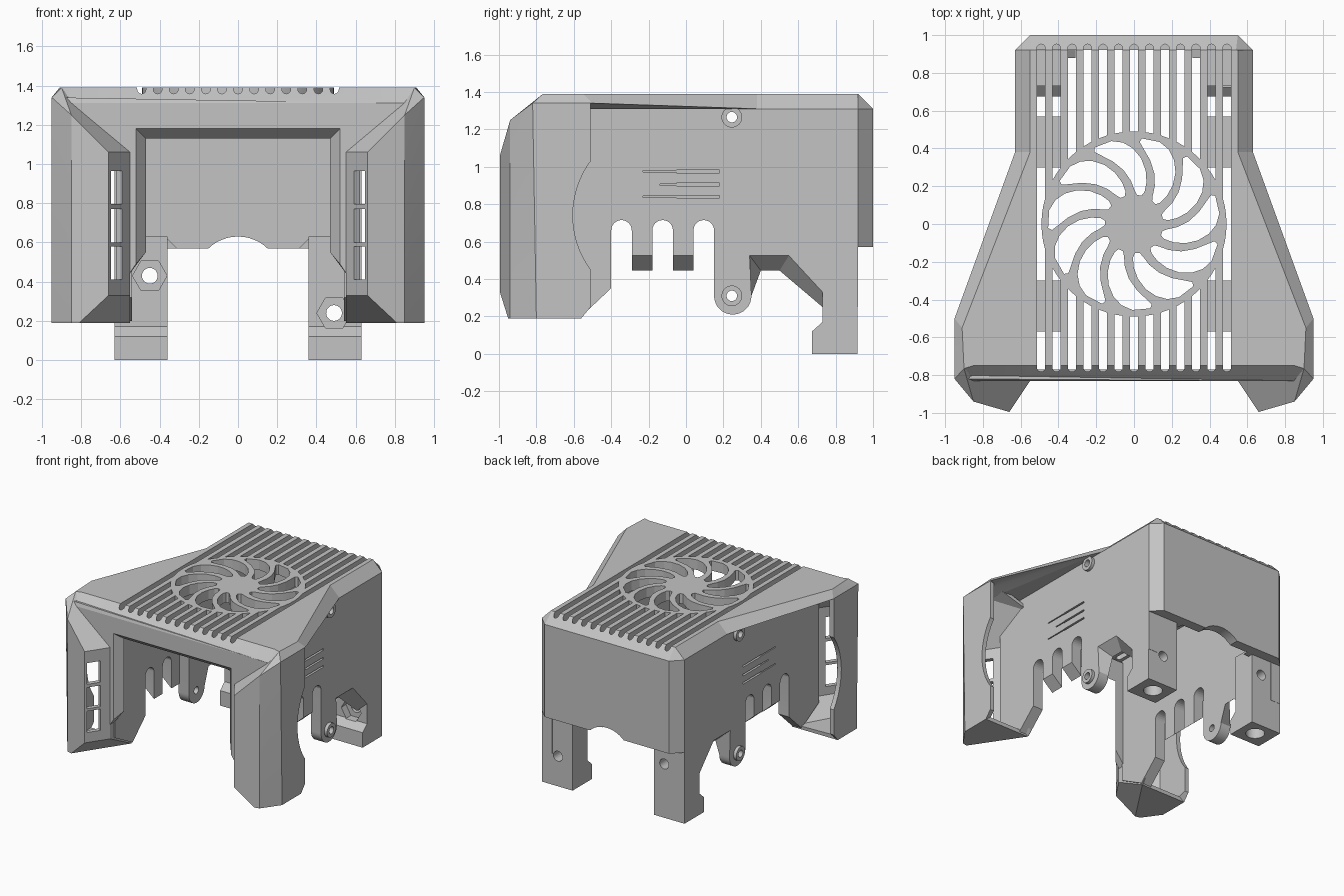
import bpy, bmesh
from math import sin, cos, pi

if "Cube" in bpy.data.objects:
    bpy.data.objects.remove(bpy.data.objects["Cube"])

grey = bpy.data.materials.new("matte grey")
grey.use_nodes = True
grey.diffuse_color = (0.55, 0.55, 0.55, 1)
grey.node_tree.nodes["Principled BSDF"].inputs["Base Color"].default_value = (0.55, 0.55, 0.55, 1)


def finish(name, bm):
    bmesh.ops.recalc_face_normals(bm, faces=bm.faces)
    mesh = bpy.data.meshes.new(name)
    bm.to_mesh(mesh)
    bm.free()
    mesh.materials.append(grey)
    ob = bpy.data.objects.new(name, mesh)
    bpy.context.collection.objects.link(ob)
    return ob


def lofts(name, *pairs):
    """One object made of solids, each spanned between two matching outlines."""
    bm = bmesh.new()
    for a, b in pairs:
        va, vb = [bm.verts.new(p) for p in a], [bm.verts.new(p) for p in b]
        n = len(va)
        caps = [bm.faces.new(va), bm.faces.new(vb[::-1])]
        for i in range(n):
            j = (i + 1) % n
            bm.faces.new((va[j], va[i], vb[i], vb[j]))
        bm.normal_update()
        bmesh.ops.triangulate(bm, faces=caps, ngon_method='EAR_CLIP')
    return finish(name, bm)


def prism(outline, axis, lo, hi):
    """Outline pair pushed along an axis from lo to hi."""
    i = "xyz".index(axis)
    return [[tuple(p[:i]) + (h,) + tuple(p[i:]) for p in outline] for h in (lo, hi)]


def arc(cx, cy, r, a0, a1, n):
    return [(cx + r * cos(a0 + (a1 - a0) * k / n), cy + r * sin(a0 + (a1 - a0) * k / n))
            for k in range(n + 1)]


def circle(cx, cy, r, n=32):
    return arc(cx, cy, r, 0, 2 * pi, n)[:-1]


def rect(x0, x1, y0, y1):
    return [(x0, y0), (x1, y0), (x1, y1), (x0, y1)]


def cut(ob, *cutters):
    """Subtract each cutter from the object, then discard the cutters."""
    for c in cutters:
        m = ob.modifiers.new("cut", 'BOOLEAN')
        m.operation, m.solver, m.object = 'DIFFERENCE', 'EXACT', c
    bpy.context.view_layer.update()
    mesh = bpy.data.meshes.new_from_object(ob.evaluated_get(bpy.context.evaluated_depsgraph_get()))
    ob.modifiers.clear()
    ob.data = mesh
    for c in cutters:
        bpy.data.objects.remove(c)


def both(half):
    """Complete a half outline with its mirror image across x."""
    return half + [(-p[0],) + tuple(p[1:]) for p in half[::-1]]


# Roof with flared hood, chamfered rim and ventilation slots
rim = both([(.55, 1, 1.31), (.63, .92, 1.31), (.63, .38, 1.31), (.95, -.5, 1.34),
            (.95, -.82, 1.34), (.85, -.83, 1.31)])
crown = both([(.54, .92, 1.39), (.55, .92, 1.39), (.55, .38, 1.39), (.91, -.55, 1.39),
              (.9, -.765, 1.39), (.85, -.75, 1.39)])
roof = lofts("roof", (rim, crown))
slots = []
for i in range(-6, 7):
    x = i * .082
    slots.append(prism(arc(x, .93, .022, 0, pi, 8) + arc(x, -.76, .022, pi, 2 * pi, 8), "z", 1.2, 1.5))
cut(roof, lofts("slot_cutter", *slots),
    lofts("fan_cutter", prism(circle(0, 0, .488, 64), "z", 1.2, 1.5)))

# Round grille with swept openings
grille = lofts("fan_grille", prism(circle(0, 0, .49, 64), "z", 1.31, 1.39))
petals = []
steps = [(.155, .6), (.18, 1), (.23, 1), (.29, 1), (.35, 1), (.4, .95), (.435, .8), (.455, .45)]
for k in range(11):
    sides = [[], []]
    for r, w in steps:
        mid = 2 * pi * k / 11 + .25 + .55 * ((r - .155) / .3) ** 1.5
        half = w * (pi / 11 - .024 / r)
        for side, a in zip(sides, (mid - half, mid + half)):
            side.append((r * cos(a), r * sin(a)))
    petals.append(prism(sides[0] + sides[1][::-1], "z", 1.2, 1.5))
cut(grille, lofts("petal_cutter", *petals))

# Back wall with chamfered corners and a cable arch
back = lofts("back_wall", prism(both([(.63, .92), (.55, 1)]), "z", .57, 1.31))
cut(back, lofts("arch_cutter", prism(circle(0, .4125, .2175, 48), "y", .8, 1.1)))

# Front frame with a tapered opening
border = both([(.56, .43), (.56, 1.06), (.85, 1.31)])
hole = both([(-.52, .49), (-.52, 1.18)])
deep = both([(-.47, .55), (-.47, 1.13)])
lofts("front_frame", ([(x, -.83, z) for x, z in border + hole],
                      [(x, -.77, z) for x, z in border + deep]))


def wall_outline(tooth, notch):
    """Side wall outline in y and z; tooth and notch set the lower edge."""
    pts = [(-.78, 1.33), (-.78, .32), (-.56, .2), (-.4, .35)]
    for y in (-.345, -.125, .095):
        pts += arc(y, .66, .055, pi, 0, 12)
        if y < 0:
            pts += [(y + .055, tooth), (y + .165, tooth)]
    pts += arc(.25, .31, .1, pi, 2 * pi, 16)
    return pts + notch + [(.92, .25), (.92, 1.31), (.36, 1.31), (0, 1.33)]


outer = wall_outline(.525, [(.34, .525), (.55, .525), (.73, .33)])
inner = wall_outline(.445, [(.40, .445), (.50, .445), (.73, .25)])

# Points of the air duct shell at each front corner
duct = [(.55, -.83, .33), (.66, -.995, .33), (.81, -.951, .19), (.55, -.56, .19), (.85, -.94, .19),
        (.95, -.8, .19), (.95, -.56, .19), (.95, -.51, .25), (.55, -.51, .25),
        (.55, -.83, 1.06), (.66, -.995, 1.06), (.85, -.94, 1.25), (.85, -.83, 1.31),
        (.95, -.82, 1.34), (.9, -.765, 1.39), (.91, -.55, 1.39),
        (.95, -.51, 1.34), (.55, -.51, 1.235)]

for s, side in ((1, "left"), (-1, "right")):
    # Side wall with arched notches, screw holes and thin engraved lines
    wall = lofts(side + "_wall", ([(s * .63, y, z) for y, z in outer],
                                  [(s * .54, y, z) for y, z in inner]))
    lines = []
    for y0, z in ((-.23, .975), (-.14, .905), (-.23, .84)):
        profile = [(y0, z - .004), (-.05, z - .004), (-.05, z - .007), (.18, z - .007),
                   (.18, z + .007), (-.05, z + .007), (-.05, z + .004), (y0, z + .004)]
        lines.append(prism(profile, "x", s * .61, s * .7))
    cut(wall, lofts("line_cutter", *lines),
        lofts("screw_cutter", *[prism(circle(.245, z, .028), "x", s * .4, s * .8) for z in (.31, 1.265)]))

    # Raised screw bosses
    for z, level in ((.31, "lower"), (1.265, "upper")):
        boss = lofts(f"{side}_{level}_boss", prism(circle(.245, z, .055), "x", s * .6, s * .655))
        cut(boss, lofts("boss_cutter", prism(circle(.245, z, .028), "x", s * .5, s * .8)))

    # Open backed air duct
    bm = bmesh.new()
    for x, y, z in duct:
        bm.verts.new((s * x, y, z))
    bmesh.ops.convex_hull(bm, input=bm.verts)
    bmesh.ops.recalc_face_normals(bm, faces=bm.faces)
    bmesh.ops.delete(bm, geom=[f for f in bm.faces if f.normal.y > .5], context='FACES')
    bmesh.ops.delete(bm, geom=[v for v in bm.verts if not v.link_faces], context='VERTS')
    bmesh.ops.dissolve_limit(bm, angle_limit=.05, verts=bm.verts, edges=bm.edges)
    shell = finish(side + "_air_duct", bm)
    solid = shell.modifiers.new("shell", 'SOLIDIFY')
    solid.thickness, solid.offset, solid.use_even_offset = .035, -1, True
    # outlet windows lie across the inward facing front face
    windows = []
    for z in (.495, .685, .88):
        a = [(s * (.62 + .555 * t + .83 * d), -.935 - .83 * t + .555 * d)
             for t, d in ((-.052, -.05), (.052, -.05), (.052, .07), (-.052, .07))]
        windows.append(prism(a, "z", z - .085, z + .085))
    cut(shell, lofts("window_cutter", *windows),
        lofts("scallop_cutter", prism(circle(-.115, .74, .49, 64), "x", s * .75, s * 1.2)))

    # Rear leg with bolt hole, nut pocket and foot socket
    leg = lofts(side + "_leg", prism([(.674, 0), (.918, 0), (.918, .63), (.73, .63), (.73, .17), (.674, .12)],
                                     "x", s * .36, s * .63))
    bx, bz = (.49, .24) if s > 0 else (-.45, .43)
    cut(leg, lofts("bolt_cutter", prism(circle(bx, bz, .04), "y", .5, 1.1)),
        lofts("nut_cutter", prism(circle(bx, bz, .088, 6), "y", .6, .79)),
        lofts("socket_cutter", prism(circle(s * .49, .8, .07), "z", -.1, .08)))
    lofts(side + "_leg_gusset", prism([(s * .31, .57), (s * .37, .57), (s * .37, .63)], "y", .88, .93))

    # Fan mounting tabs under the roof
    for y0, end in ((.3, "rear"), (-.57, "front")):
        lofts(f"{side}_{end}_fan_tab", prism(rect(s * .39, s * .56, y0, y0 + .27), "z", 1.25, 1.31))

# Keep edges crisp while smoothing the round parts
bpy.ops.object.select_all(action='DESELECT')
for ob in bpy.context.scene.objects:
    if ob.type == 'MESH':
        ob.select_set(True)
        bpy.context.view_layer.objects.active = ob
bpy.ops.object.shade_smooth_by_angle(angle=.21)
